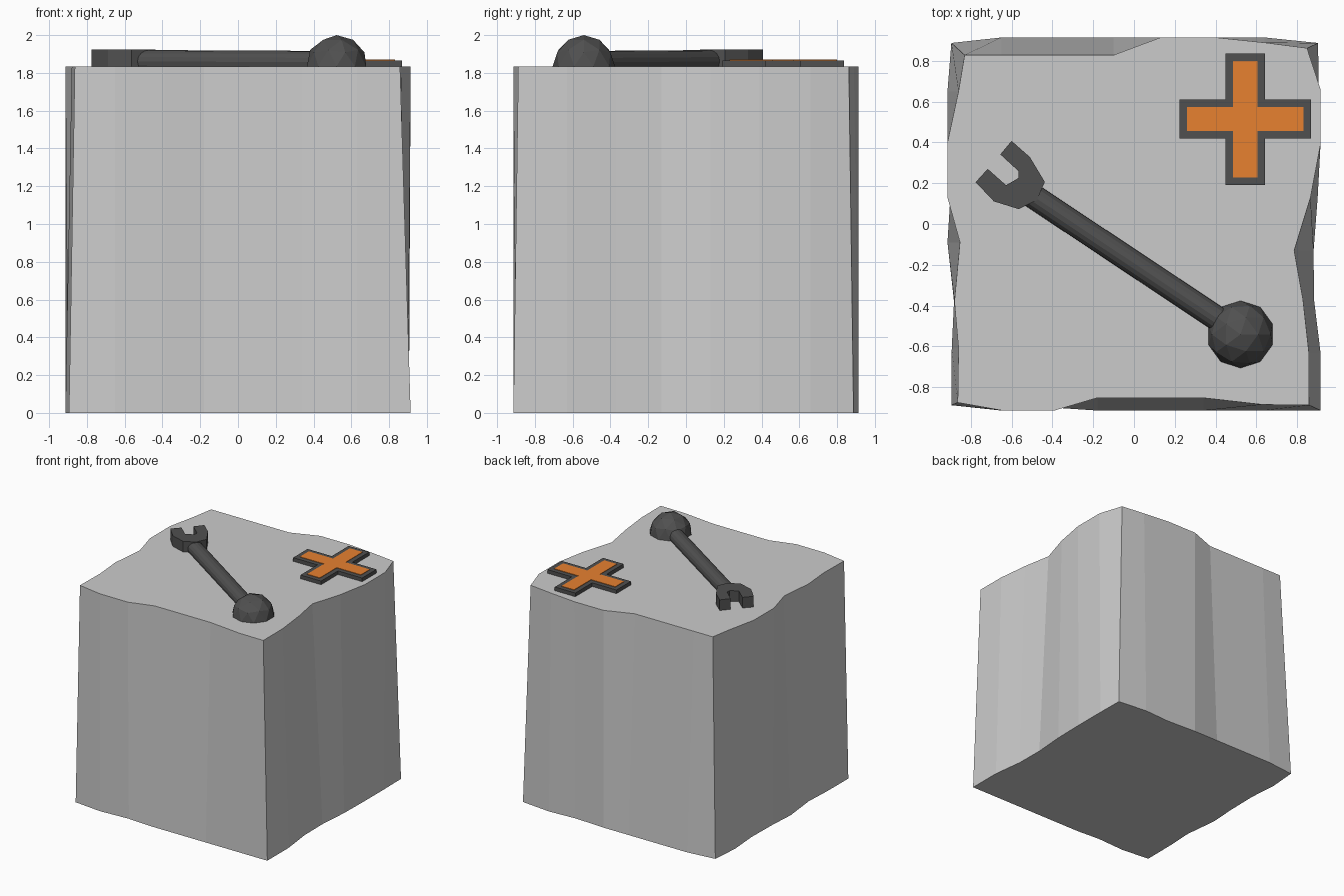
import bpy, bmesh, math
from mathutils import Vector

if "Cube" in bpy.data.objects:
    bpy.data.objects.remove(bpy.data.objects["Cube"])

TOP = 1.835


def material(name, color):
    m = bpy.data.materials.new(name)
    m.diffuse_color = (*color, 1)
    m.use_nodes = True
    m.node_tree.nodes["Principled BSDF"].inputs["Base Color"].default_value = m.diffuse_color
    return m


DARK = material("dark_metal", (0.08, 0.08, 0.08))
ORANGE = material("orange", (0.8, 0.22, 0.03))


def make_object(name, bm, mat=None):
    bmesh.ops.recalc_face_normals(bm, faces=bm.faces)
    me = bpy.data.meshes.new(name)
    bm.to_mesh(me)
    bm.free()
    ob = bpy.data.objects.new(name, me)
    bpy.context.collection.objects.link(ob)
    if mat:
        me.materials.append(mat)
    return ob


def loft(name, lower, upper, z0, z1, mat=None):
    """Prism between two matching outlines."""
    bm = bmesh.new()
    a = [bm.verts.new((x, y, z0)) for x, y in lower]
    b = [bm.verts.new((x, y, z1)) for x, y in upper]
    bm.faces.new(a)
    bm.faces.new(b)
    n = len(a)
    for i in range(n):
        j = (i + 1) % n
        bm.faces.new((a[i], a[j], b[j], b[i]))
    return make_object(name, bm, mat)


# Stone block: each side lists (position along side, depth at top, depth at base)
front = [(-.65, -.913, -.914), (-.39, -.914, -.90), (-.18, -.852, -.914),
         (.34, -.852, -.914), (.63, -.885, -.914)]
right = [(-.63, .857, .914), (-.37, .828, .882), (-.13, .785, .88),
         (.13, .865, .90), (.39, .914, .905), (.66, .914, .905)]
back = [(.64, .889, .914), (.40, .914, .90), (.13, .914, .914),
        (-.10, .828, .914), (-.65, .828, .914)]
left = [(.65, -.86, -.914), (.40, -.914, -.895), (.13, -.914, -.90),
        (-.09, -.853, -.914), (-.38, -.88, -.882), (-.61, -.86, -.893)]
corners_top = [(-.864, -.875), (.858, -.888), (.848, .862), (-.83, .828)]
corners_base = [(-.895, -.888), (.914, -.914), (.902, .887), (-.895, .887)]
top, base = [], []
for i, side in enumerate((front, right, back, left)):
    top.append(corners_top[i])
    base.append(corners_base[i])
    for t, dt, db in side:
        top.append((t, dt) if i % 2 == 0 else (dt, t))
        base.append((t, db) if i % 2 == 0 else (db, t))
loft("stone_block", base, top, 0, TOP)


# Cross emblem: dark border with orange inlay
def cross(name, length, width, height, mat):
    cx, cy = .545, .514
    pts = []
    for k in range(4):
        c, s = round(math.cos(k * math.pi / 2)), round(math.sin(k * math.pi / 2))
        for x, y in ((width, -width), (length, -width), (length, width)):
            pts.append((cx + c * x - s * y, cy + s * x + c * y))
    return loft(name, pts, pts, TOP, TOP + height, mat)


cross("cross_border", .322, .096, .031, DARK)
cross("cross_inlay", .285, .059, .035, ORANGE)

# Wrench jaw
jaw = [(-.60, .407), (-.51, .328), (-.437, .206), (-.475, .118), (-.565, .073),
       (-.687, .111), (-.776, .205), (-.717, .270), (-.627, .190),
       (-.565, .226), (-.565, .258), (-.655, .341)]
loft("wrench_jaw", jaw, jaw, TOP, 1.925, DARK)

# Handle running from the jaw to the knob
p, q = Vector((-.50, .14, 1.861)), Vector((.525, -.541, 1.856))
bpy.ops.mesh.primitive_cylinder_add(vertices=16, radius=.06, depth=(q - p).length,
                                    location=(p + q) / 2)
handle = bpy.context.object
handle.name = "handle"
handle.rotation_euler = (q - p).to_track_quat('Z', 'Y').to_euler()
handle.data.materials.append(DARK)

# Faceted knob, half sunk into the block
bpy.ops.mesh.primitive_ico_sphere_add(subdivisions=2, radius=.165, location=(.522, -.541, TOP))
knob = bpy.context.object
knob.name = "knob"
knob.data.materials.append(DARK)
